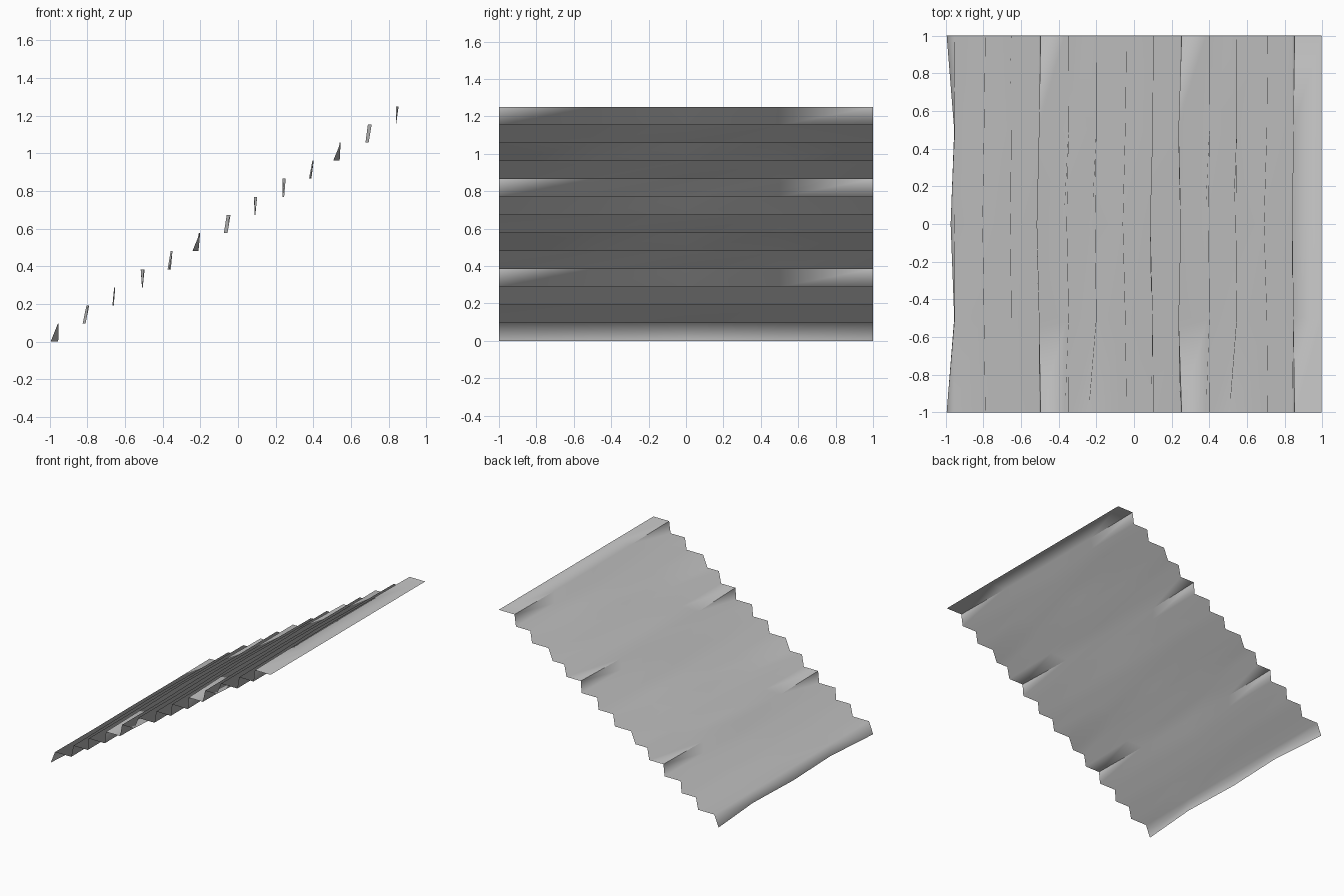
import bpy
import bmesh

default_cube = bpy.data.objects.get("Cube")
if default_cube:
    bpy.data.objects.remove(default_cube, do_unlink=True)


def make_material(name, colour):
    material = bpy.data.materials.new(name)
    material.use_nodes = True
    material.diffuse_color = colour
    shader = next(n for n in material.node_tree.nodes if n.type == "BSDF_PRINCIPLED")
    shader.inputs["Base Color"].default_value = colour
    shader.inputs["Roughness"].default_value = 0.8
    return material


# Each riser: foot x and top x at the side edge, quarter line and centre line
RISERS = [
    ((-.995, -.955, -.974), (-.957, -.953, -.955)),
    ((-.81, -.812, -.825), (-.79, -.797, -.805)),
    ((-.66, -.663, -.667), (-.652, -.652, -.658)),
    ((-.506, -.508, -.51), (-.496, -.505, -.517)),
    ((-.367, -.357, -.374), (-.35, -.348, -.358)),
    ((-.242, -.21, -.224), (-.203, -.201, -.208)),
    ((-.056, -.06, -.075), (-.04, -.047, -.06)),
    ((.092, .092, .088), (.102, .098, .085)),
    ((.245, .237, .243), (.253, .236, .248)),
    ((.382, .39, .377), (.402, .4, .395)),
    ((.506, .54, .526), (.545, .545, .54)),
    ((.694, .69, .677), (.71, .705, .69)),
    ((.84, .84, .84), (.853, .846, .84)),
]
HEIGHT = 1.25
LANDING_END = 0.995
CRISP_NOSINGS = (3, 8, 12)
RISE = HEIGHT / len(RISERS)


def add_edge_row(bm, side, quarter, centre, z):
    """One wavy line of points across the flight, mirrored about y = 0."""
    across = (side, quarter, centre, quarter, side)
    return [bm.verts.new((x, -1 + i / 2, z)) for i, x in enumerate(across)]


# Folded sheet: alternating riser feet and nosings, then the top landing
bm = bmesh.new()
rows = []
for step, (foot, nosing) in enumerate(RISERS):
    rows.append(add_edge_row(bm, *foot, step * RISE))
    rows.append(add_edge_row(bm, *nosing, (step + 1) * RISE))
rows.append(add_edge_row(bm, LANDING_END, LANDING_END, LANDING_END, HEIGHT))

for lower, upper in zip(rows, rows[1:]):
    for i in range(len(lower) - 1):
        face = bm.faces.new((lower[i], upper[i], upper[i + 1], lower[i + 1]))
        face.smooth = True

# Normals point up and towards the foot of the flight
bm.normal_update()
if sum(face.normal.z for face in bm.faces) < 0:
    bmesh.ops.reverse_faces(bm, faces=bm.faces[:])

# Outer ends of a few nosings stay crisp
for step in CRISP_NOSINGS:
    nosing = rows[step * 2 + 1]
    for a, b in (nosing[:2], nosing[-2:]):
        bm.edges.get((a, b)).smooth = False

mesh = bpy.data.meshes.new("stair_flight")
bm.to_mesh(mesh)
bm.free()
mesh.materials.append(make_material("plain grey", (0.6, 0.6, 0.6, 1.0)))
stairs = bpy.data.objects.new("stair_flight", mesh)
bpy.context.collection.objects.link(stairs)
